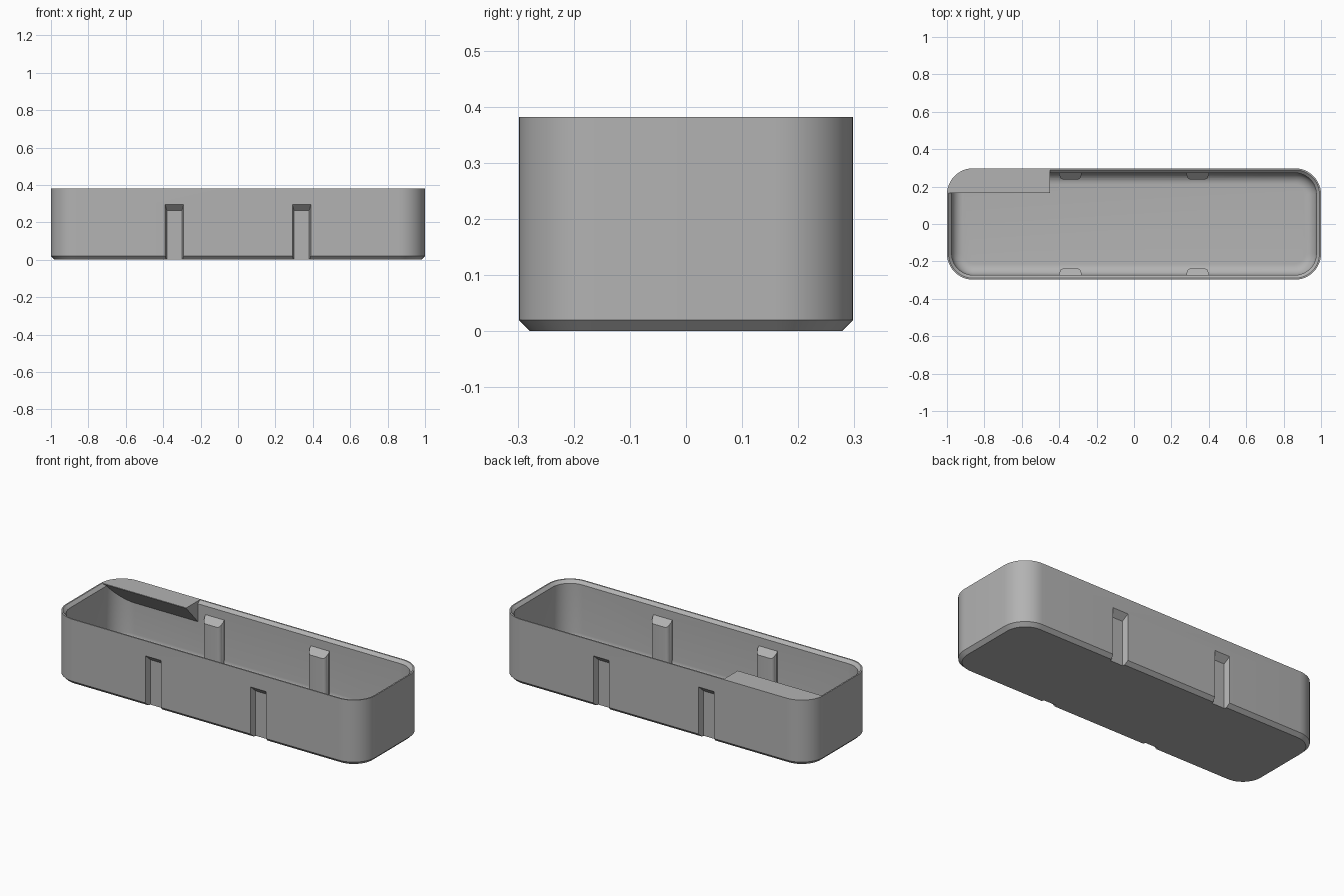
import bpy, bmesh, math

cube = bpy.data.objects.get("Cube")
if cube:
    bpy.data.objects.remove(cube, do_unlink=True)

HX, HY, H, R = 1.0, 0.298, 0.382, 0.14

grey = bpy.data.materials.new("plain grey")
grey.use_nodes = True
colour = (0.45, 0.45, 0.45, 1)
grey.diffuse_color = colour
grey.node_tree.nodes["Principled BSDF"].inputs["Base Color"].default_value = colour


def finish(bm, name):
    bmesh.ops.recalc_face_normals(bm, faces=bm.faces)
    mesh = bpy.data.meshes.new(name)
    bm.to_mesh(mesh)
    bm.free()
    mesh.materials.append(grey)
    obj = bpy.data.objects.new(name, mesh)
    bpy.context.collection.objects.link(obj)
    return obj


def loft(name, levels, segs=12):
    """Stack rounded rectangles; each level is (inset, z)."""
    bm = bmesh.new()
    rings = []
    for inset, z in levels:
        ring = []
        for corner, (sx, sy) in enumerate([(1, 1), (-1, 1), (-1, -1), (1, -1)]):
            for i in range(segs + 1):
                a = math.pi / 2 * (corner + i / segs)
                x = sx * (HX - R) + (R - inset) * math.cos(a)
                y = sy * (HY - R) + (R - inset) * math.sin(a)
                ring.append(bm.verts.new((x, y, z)))
        rings.append(ring)
    for a, b in zip(rings, rings[1:]):
        n = len(a)
        for i in range(n):
            j = (i + 1) % n
            bm.faces.new((a[i], a[j], b[j], b[i]))
    bm.faces.new(rings[0])
    bm.faces.new(rings[-1])
    return finish(bm, name)


def add_prism(bm, plan, bottom, top):
    """Extrude a plan outline between two heights that depend on y."""
    low = [bm.verts.new((x, y, bottom(y))) for x, y in plan]
    high = [bm.verts.new((x, y, top(y))) for x, y in plan]
    n = len(plan)
    for i in range(n):
        j = (i + 1) % n
        bm.faces.new((low[i], low[j], high[j], high[i]))
    bm.faces.new(low)
    bm.faces.new(high)


def four_prisms(name, half_plan, z0, rise):
    """Repeat a symmetric outline at the four clip places."""
    bm = bmesh.new()
    for cx in (-0.34, 0.34):
        for side in (-1, 1):
            plan = [(cx + w, side * y) for w, y in half_plan]
            plan += [(cx - w, side * y) for w, y in reversed(half_plan)]
            add_prism(bm, plan, lambda y: z0, lambda y: abs(y) + rise)
    return finish(bm, name)


def subtract(target, tool):
    mod = target.modifiers.new("cut", "BOOLEAN")
    mod.operation = "DIFFERENCE"
    mod.solver = "EXACT"
    mod.object = tool
    bpy.context.view_layer.objects.active = target
    bpy.ops.object.modifier_apply(modifier=mod.name)
    bpy.data.objects.remove(tool, do_unlink=True)


# Outer body with a chamfered foot
tray = loft("tray", [(0.02, 0), (0, 0.02), (0, H)])

# Cavity with a filleted floor and a chamfered rim
WALL, FLOOR, FILLET = 0.025, 0.02, 0.06
levels = []
for i in range(9):
    a = math.pi / 2 * i / 8
    levels.append((WALL + FILLET * (1 - math.sin(a)), FLOOR + FILLET * (1 - math.cos(a))))
levels += [(WALL, H - 0.017), (0.008, H), (0.008, H + 0.05)]
cavity = loft("cavity", levels)

# Inner posts with rounded edges, kept solid by removing them from the cavity
post_plan = [(0.06, 0.32), (0.06, 0.262)]
for i in range(7):
    a = math.pi / 2 * i / 6
    post_plan.append((0.037 + 0.02 * math.cos(a), 0.258 - 0.02 * math.sin(a)))
subtract(cavity, four_prisms("posts", post_plan, -0.05, 0.042))

# Corner gusset, flat on top and sloping underneath to the back wall
bm = bmesh.new()
front = 0.165
add_prism(bm, [(-1.2, front), (-0.45, front), (-0.45, 0.4), (-1.2, 0.4)],
          lambda y: H - 0.003 - (y - front) * 1.1, lambda y: H + 0.2)
subtract(cavity, finish(bm, "corner_gusset"))
subtract(tray, cavity)

# Tapered outer grooves behind the posts, open at the foot
groove_plan = [(0.064, 0.35), (0.04, 0.265)]
subtract(tray, four_prisms("grooves", groove_plan, -0.05, -0.003))

# Smooth corners, crisp edges
bpy.ops.object.select_all(action="DESELECT")
tray.select_set(True)
bpy.context.view_layer.objects.active = tray
bpy.ops.object.shade_smooth_by_angle(angle=math.radians(30))
